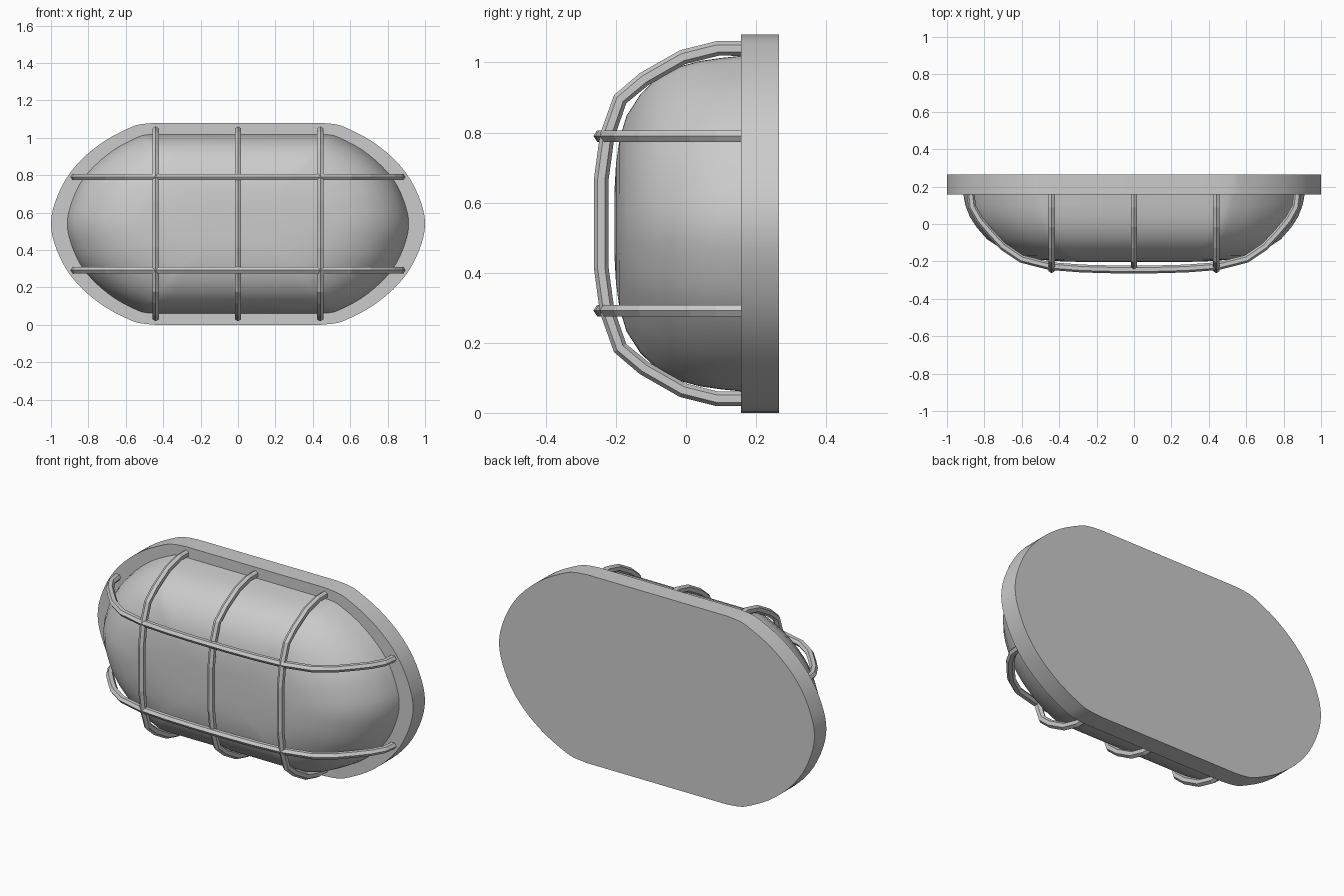
import bpy, bmesh, math
from mathutils import Vector

if "Cube" in bpy.data.objects:
    bpy.data.objects.remove(bpy.data.objects["Cube"])

ZC = 0.54  # height of the lamp centre line


def smooth_path(pts, n):
    """Catmull-Rom resampling of an open 2D path."""
    p = [Vector(q) for q in pts]
    p = [p[0] * 2 - p[1]] + p + [p[-1] * 2 - p[-2]]
    out = []
    for i in range(1, len(p) - 2):
        a, b, c, d = p[i - 1:i + 3]
        for k in range(n):
            t = k / n
            out.append(0.5 * (2 * b + (c - a) * t + (2 * a - 5 * b + 4 * c - d) * t * t
                              + (3 * b - a - 3 * c + d) * t ** 3))
    return out + [p[-2]]


def full_outline(quarter, n):
    """Mirror a quarter outline (tip to flat edge) into a closed loop."""
    low = [(x, -z) for x, z in reversed(quarter)]
    right = smooth_path(low + quarter[1:], n)
    return right + [Vector((-v.x, v.y)) for v in reversed(right)]


def make_object(name, rings, smooth, close=False):
    """Skin closed rings of points and cap both ends."""
    bm = bmesh.new()
    vr = [[bm.verts.new(p) for p in r] for r in rings]
    n = len(vr[0])
    for a, b in zip(vr, vr[1:]):
        for i in range(n):
            j = (i + 1) % n
            bm.faces.new((a[i], a[j], b[j], b[i]))
    bm.faces.new(vr[0])
    bm.faces.new(vr[-1])
    bmesh.ops.recalc_face_normals(bm, faces=bm.faces)
    me = bpy.data.meshes.new(name)
    bm.to_mesh(me)
    bm.free()
    ob = bpy.data.objects.new(name, me)
    bpy.context.collection.objects.link(ob)
    if smooth:
        bpy.ops.object.select_all(action='DESELECT')
        ob.select_set(True)
        bpy.context.view_layer.objects.active = ob
        bpy.ops.object.shade_smooth_by_angle(angle=math.radians(30))
    return ob


def cage_bar(name, half, to3d, r=0.021):
    """Hexagonal bar along a planar path, mirrored about its middle."""
    path = [Vector(p) for p in half] + [Vector((p[0], -p[1])) for p in reversed(half)]
    rings = []
    for i, p in enumerate(path):
        t = (path[min(i + 1, len(path) - 1)] - path[max(i - 1, 0)]).normalized()
        nrm = Vector((-t.y, t.x))
        ring = []
        for k in range(6):
            a = k * math.pi / 3
            q = p + nrm * (r * math.cos(a))
            ring.append(to3d(q.x, q.y, r * 0.9 * math.sin(a)))
        rings.append(ring)
    make_object(name, rings, False)


# Back plate
plate = full_outline([(1, 0), (0.98, 0.11), (0.92, 0.24), (0.83, 0.35), (0.71, 0.445),
                      (0.58, 0.513), (0.52, 0.532), (0.44, 0.54)], 3)
make_object("back_plate", [[(v.x, y, v.y + ZC) for v in plate] for y in (0.157, 0.265)], True)

# Domed glass cover: (y, x scale, z scale)
dome = full_outline([(0.915, 0), (0.90, 0.09), (0.85, 0.21), (0.77, 0.31), (0.66, 0.40),
                     (0.54, 0.463), (0.49, 0.477), (0.44, 0.48)], 3)
levels = [(0.17, 1, 1), (0.1, 0.985, 0.985), (0.04, 0.96, 0.967), (-0.017, 0.92, 0.935),
          (-0.08, 0.86, 0.87), (-0.13, 0.78, 0.77), (-0.17, 0.68, 0.64), (-0.19, 0.57, 0.5),
          (-0.2, 0.42, 0.35), (-0.204, 0.25, 0.2)]
make_object("glass_dome", [[(v.x * sx, y, v.y * sz + ZC) for v in dome]
                           for y, sx, sz in levels], True)

# Vertical cage bars, path as (y, height from centre)
upright = [(0.17, 0.50), (0.09, 0.50), (-0.01, 0.475), (-0.12, 0.412), (-0.188, 0.355),
           (-0.225, 0.25), (-0.242, 0.125)]
for i, x in enumerate((-0.44, 0, 0.44)):
    cage_bar(f"vertical_bar_{i + 1}", upright, lambda y, z, w, x=x: (x + w, y, z + ZC))

# Horizontal cage bars, path as (y, x)
across = [(0.17, 0.875), (0.09, 0.865), (0.02, 0.825), (-0.05, 0.765), (-0.12, 0.70),
          (-0.187, 0.60), (-0.225, 0.45), (-0.238, 0.28), (-0.243, 0.1)]
for i, z in enumerate((-0.248, 0.25)):
    cage_bar(f"horizontal_bar_{i + 1}", across, lambda y, x, w, z=z: (x, y, z + w + ZC))
